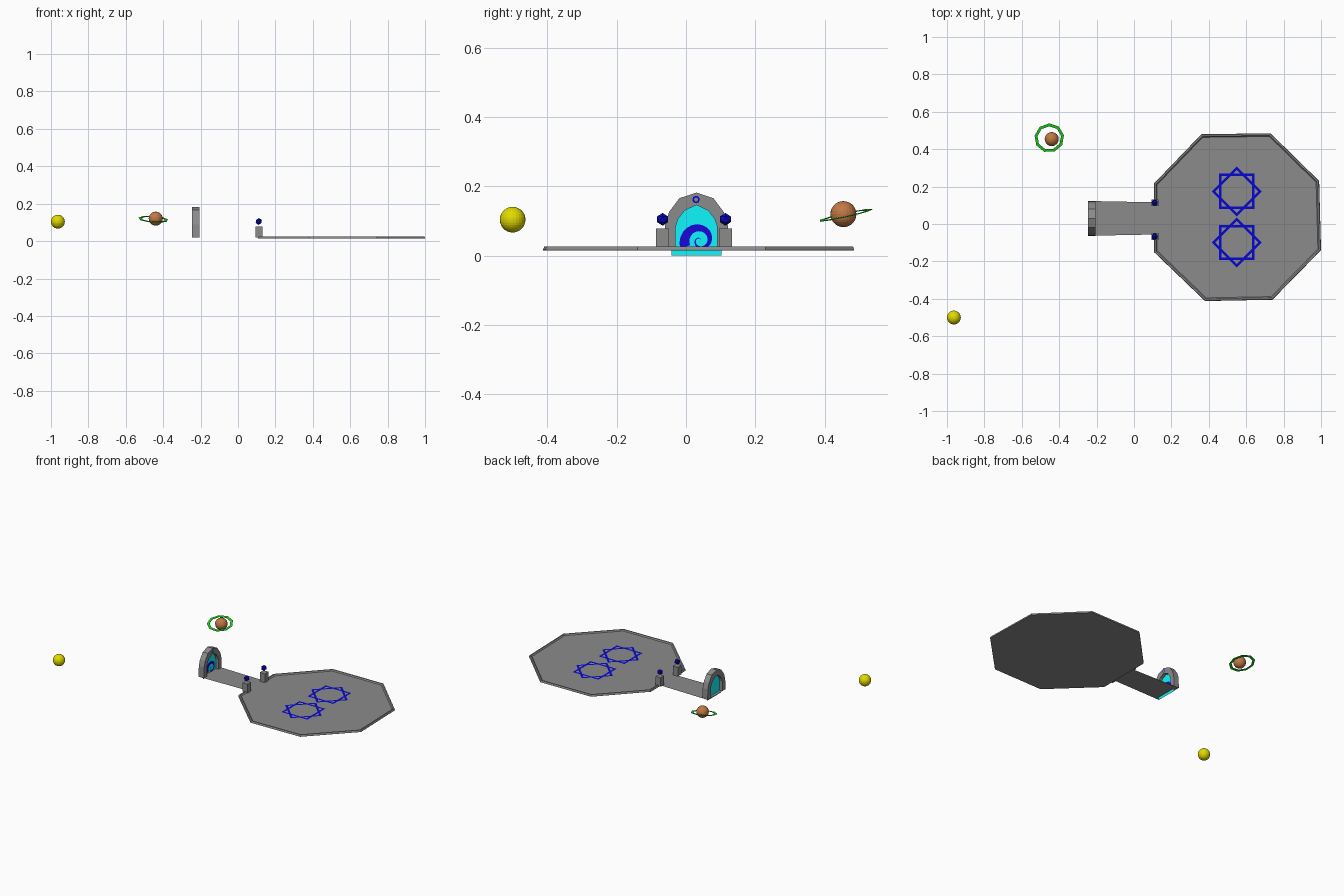
import bpy, bmesh
from math import sin, cos, radians, tau
from mathutils import Vector, Matrix

if "Cube" in bpy.data.objects:
    bpy.data.objects.remove(bpy.data.objects["Cube"])


def material(name, rgb):
    m = bpy.data.materials.new(name)
    m.diffuse_color = (*rgb, 1)
    m.use_nodes = True
    m.node_tree.nodes["Principled BSDF"].inputs["Base Color"].default_value = m.diffuse_color
    return m


STONE = material("stone", (0.26, 0.26, 0.26))
BLUE = material("blue", (0.002, 0.002, 0.62))
SWIRL = material("swirl_blue", (0.01, 0.002, 0.72))
CYAN = material("cyan", (0.005, 0.92, 0.98))
YELLOW = material("yellow", (0.75, 0.7, 0.0))
BROWN = material("brown", (0.53, 0.19, 0.06))
GREEN = material("green", (0.01, 0.68, 0.01))


def finish(bm, name, mat, extrude=None):
    if extrude:
        r = bmesh.ops.extrude_face_region(bm, geom=bm.faces[:], use_keep_orig=True)
        bmesh.ops.translate(bm, vec=extrude, verts=[v for v in r["geom"] if isinstance(v, bmesh.types.BMVert)])
        bmesh.ops.recalc_face_normals(bm, faces=bm.faces)
    me = bpy.data.meshes.new(name)
    bm.to_mesh(me)
    bm.free()
    ob = bpy.data.objects.new(name, me)
    bpy.context.collection.objects.link(ob)
    me.materials.append(mat)
    return ob


def strip(name, a, b, mat=STONE, closed=False, extrude=None):
    """Band of quads between two point rows, optionally thickened."""
    bm = bmesh.new()
    va, vb = [bm.verts.new(p) for p in a], [bm.verts.new(p) for p in b]
    n = len(a)
    for i in range(n if closed else n - 1):
        j = (i + 1) % n
        bm.faces.new((va[i], va[j], vb[j], vb[i]))
    return finish(bm, name, mat, extrude)


def polygon(name, pts, mat=STONE, extrude=None):
    bm = bmesh.new()
    bm.faces.new([bm.verts.new(p) for p in pts])
    return finish(bm, name, mat, extrude)


def circle(n, r, start=0.0):
    return [Vector((r * cos(start + tau * i / n), r * sin(start + tau * i / n), 0)) for i in range(n)]


def ball(name, loc, r, mat, ico=False):
    bm = bmesh.new()
    if ico:
        bmesh.ops.create_icosphere(bm, subdivisions=1, radius=r)
    else:
        bmesh.ops.create_uvsphere(bm, u_segments=24, v_segments=14, radius=r)
    bmesh.ops.translate(bm, vec=loc, verts=bm.verts)
    return finish(bm, name, mat)


MID = 0.03      # y of the bridge axis
FLOOR = 0.019

# octagonal platform, with a raised rim left open at the bridge
octagon = [(0.107, 0.217), (0.36, 0.48), (0.73, 0.485), (0.99, 0.23),
           (1.0, -0.14), (0.74, -0.405), (0.38, -0.412), (0.107, -0.15)]
polygon("platform_floor", [(x, y, 0.0145) for x, y in octagon], extrude=(0, 0, FLOOR - 0.0145))
foot = [Vector((x, y, FLOOR)) for x, y in [(0.107, 0.115)] + octagon + [(0.107, -0.06)]]
centre = Vector((0.555, 0.04, FLOOR))


def inset(k, z):
    return [centre + (p - centre) * k + Vector((0, 0, z)) for p in foot]


strip("rim_outer_wall", inset(0.993, 0.007), foot)
strip("rim_top", inset(0.975, 0.007), inset(0.993, 0.007))
strip("rim_inner_slope", inset(0.962, 0), inset(0.975, 0.007))

# flat bridge
polygon("bridge", [(-0.245, MID - 0.093, FLOOR), (0.115, MID - 0.086, FLOOR),
                   (0.115, MID + 0.086, FLOOR), (-0.245, MID + 0.093, FLOOR)])

# two eight-pointed floor stars, each from two square outlines
for k, y in enumerate((0.174, -0.099)):
    for s, turn in enumerate((0, radians(45))):
        c = Vector((0.549, y, 0.021 + s * 0.0005))
        strip(f"star_{k}_square_{s}", [c + p for p in circle(4, 0.134, turn)],
              [c + p for p in circle(4, 0.115, turn)], BLUE, closed=True)

# pillars with floating orbs
for side, s in (("left", -1), ("right", 1)):
    y, h = MID - 0.007 + s * 0.0905, 0.0185
    polygon(f"{side}_pillar", [(0.112 + i * h, y + j * h, FLOOR) for i, j in ((-1, -1), (1, -1), (1, 1), (-1, 1))],
            extrude=(0, 0, 0.059))
    ball(f"{side}_orb", (0.111, y, 0.105), 0.0185, BLUE, ico=True)


def arch(half, x):
    """Mirror a half arch profile of (half width, z) points."""
    full = half + [(-w, z) for w, z in reversed(half[:-1])]
    return [(x, MID + w, z) for w, z in full]


# portal arch, glowing sheet inside it, keystone mark and swirl
arch_out = arch([(0.093, FLOOR), (0.091, 0.088), (0.079, 0.126), (0.049, 0.166), (0, 0.182)], -0.245)
arch_in = arch([(0.06, FLOOR), (0.06, 0.083), (0.053, 0.105), (0.034, 0.13), (0, 0.146)], -0.245)
strip("portal_arch", arch_out, arch_in, extrude=(0.038, 0, 0))
polygon("portal_sheet", arch([(0.072, 0.0), (0.072, 0.088), (0.064, 0.115), (0.04, 0.143), (0, 0.156)], -0.226), CYAN)

upright = Matrix(((0, 0, 1), (1, 0, 0), (0, 1, 0)))
key = Vector((-0.206, MID - 0.001, 0.162))
strip("keystone_mark", [key + upright @ p for p in circle(8, 0.011)],
      [key + upright @ p for p in circle(8, 0.006)], BLUE, closed=True)

rim_a, rim_b = [], []
for i in range(31):
    t = i / 30
    a, r = radians(205 - 530 * t), 0.058 * (1 - t) ** 1.3 + 0.004
    for row, q in ((rim_a, r), (rim_b, r * (0.5 + 0.35 * t))):
        row.append((-0.224, 0.04 + q * cos(a), max(0.044 + q * sin(a), FLOOR)))
strip("portal_swirl", rim_a, rim_b, SWIRL)

# planets, one with a tilted nine-sided ring
ball("yellow_planet", (-0.963, -0.5, 0.104), 0.037, YELLOW)
ball("brown_planet", (-0.44, 0.454, 0.12), 0.0375, BROWN)
tilt = Matrix.Rotation(radians(12.5), 3, 'X') @ Matrix.Rotation(radians(4), 3, 'Y')
hub = Vector((-0.453, 0.46, 0.116))
start = radians(90)
strip("planet_ring", [hub + tilt @ p for p in circle(9, 0.08, start)],
      [hub + tilt @ p for p in circle(9, 0.064, start)], GREEN, closed=True, extrude=(0, 0, 0.002))
